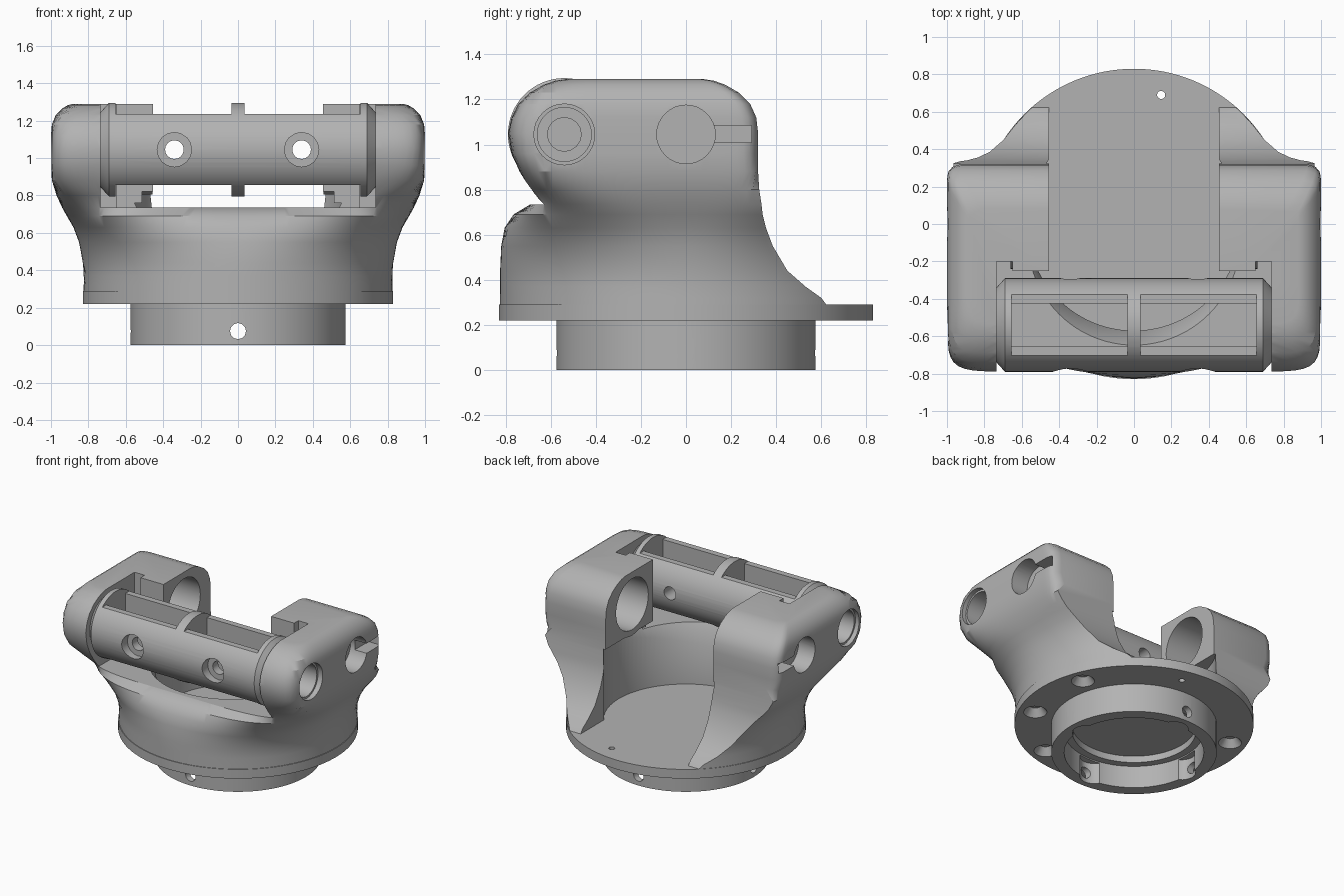
import bpy, bmesh, math
from mathutils import Vector

cube = bpy.data.objects.get("Cube")
if cube:
    bpy.data.objects.remove(cube, do_unlink=True)

GREY = (0.45, 0.45, 0.45, 1)
mat = bpy.data.materials.new("plain grey")
mat.use_nodes = True
mat.diffuse_color = GREY
mat.node_tree.nodes["Principled BSDF"].inputs["Base Color"].default_value = GREY


def finish(name, bm):
    bmesh.ops.recalc_face_normals(bm, faces=bm.faces)
    mesh = bpy.data.meshes.new(name)
    bm.to_mesh(mesh)
    bm.free()
    mesh.materials.append(mat)
    obj = bpy.data.objects.new(name, mesh)
    bpy.context.collection.objects.link(obj)
    return obj


def cyl(name, start, end, r1, r2=None, sides=48):
    """Cylinder or cone between two points."""
    a, b = Vector(start), Vector(end)
    bm = bmesh.new()
    bmesh.ops.create_cone(bm, cap_ends=True, segments=sides, radius1=r1,
                          radius2=r1 if r2 is None else r2, depth=(b - a).length)
    turn = Vector((0, 0, 1)).rotation_difference(b - a)
    for v in bm.verts:
        v.co = turn @ v.co + (a + b) / 2
    return finish(name, bm)


def box(name, lo, hi):
    bm = bmesh.new()
    bmesh.ops.create_cube(bm, size=1)
    for v in bm.verts:
        v.co = Vector([l + (h - l) * (c + 0.5) for l, h, c in zip(lo, hi, v.co)])
    return finish(name, bm)


def cut(obj, cutters):
    for c in cutters:
        c.hide_render = True
        mod = obj.modifiers.new("cut", "BOOLEAN")
        mod.operation, mod.solver, mod.object = "DIFFERENCE", "EXACT", c
        bpy.context.view_layer.objects.active = obj
        bpy.ops.object.modifier_apply(modifier=mod.name)
        bpy.data.objects.remove(c, do_unlink=True)


def smooth(obj, angle=32):
    bpy.ops.object.select_all(action="DESELECT")
    obj.select_set(True)
    bpy.context.view_layer.objects.active = obj
    bpy.ops.object.shade_smooth_by_angle(angle=math.radians(angle))


R = 0.83            # flange radius
AXIS_Z = 1.045      # height of both cross axes
BAR_Y = -0.54

# Yoke sections: height, half width, front reach, back reach, squareness
SECTIONS = [
    (0.28, .825, .825, .63, 2), (0.32, .825, .825, .60, 2), (0.37, .825, .825, .53, 2),
    (0.44, .83, .825, .45, 2), (0.55, .85, .82, .385, 2.2), (0.63, .88, .805, .355, 2.6),
    (0.69, .915, .765, .34, 3.3), (0.735, .94, .69, .335, 4.5), (0.80, .97, .70, .325, 7),
    (0.88, .995, .74, .32, 12), (0.96, 1, .775, .32, 14), (1.05, 1, .79, .32, 14),
    (1.12, 1, .775, .312, 14), (1.18, .995, .745, .285, 14), (1.23, .975, .695, .235, 14),
    (1.265, .94, .635, .175, 14), (1.283, .91, .585, .125, 14), (1.29, .88, .54, .08, 14),
]


def outline(angle, w, front, back, n):
    """Point on a squared oval, from round at the foot to boxy at the top."""
    c, s = math.cos(angle), math.sin(angle)
    t = min(1, (n - 2) / 8)
    depth = front if s < 0 else max(R * (1 - t) + back * t, back * 1.03)
    r = ((abs(c) / w) ** n + (abs(s) / depth) ** n) ** (-1 / n)
    return r * c, r * s


def corner_angle(section):
    """Angle at which the outline meets the flat back."""
    lo, hi = 0, math.pi / 2
    for _ in range(40):
        mid = (lo + hi) / 2
        if outline(mid, *section)[1] < section[2]:
            lo = mid
        else:
            hi = mid
    return lo


# Yoke: lofted, with the two rear corners kept on the same ring points
N = 140
bm = bmesh.new()
rings = []
for z, *section in SECTIONS:
    corner = corner_angle(section)
    start, sweep = math.pi - corner, math.pi + 2 * corner
    rings.append([bm.verts.new((*outline(start + sweep * i / (N - 1), *section), z))
                  for i in range(N)])
for lower, upper in zip(rings, rings[1:]):
    for i in range(N):
        j = (i + 1) % N
        bm.faces.new((lower[i], lower[j], upper[j], upper[i]))
bm.faces.new(rings[0][::-1])
bm.faces.new(rings[-1])
yoke = finish("yoke", bm)

cut(yoke, [
    box("gap", (-.455, -.251, .2), (.455, 1.2, 1.5)),
    box("bar_gap", (-.735, -1.2, .735), (.735, -.25, 1.5)),
    cyl("cavity", (0, 0, .2), (0, 0, .82), .57, sides=96),
    cyl("wall_slope", (0, -.08, .57), (0, -.08, .76), .485, .58, sides=96),
])

# Bearing bosses on the inner faces of the arms
bosses = [cyl(name, (.456 * s, 0, AXIS_Z), (.66 * s, 0, AXIS_Z), .24)
          for s, name in ((1, "left_boss"), (-1, "right_boss"))]

# Bearing pockets, outer recesses, bolt holes, key slots and bar clearances
for s, boss in zip((1, -1), bosses):
    def pocket(x1, x2, y, r):
        return cyl("pocket", (x1 * s, y, AXIS_Z), (x2 * s, y, AXIS_Z), r, sides=32)
    cut(boss, [pocket(.4, .72, 0, .195)])
    key = sorted((.9 * s, 1.1 * s))
    relief = sorted((.65 * s, .735 * s))
    cut(yoke, [
        pocket(.4, .72, 0, .195),
        pocket(.86, 1.1, 0, .13),
        pocket(.6, 1.1, BAR_Y, .12),
        pocket(.96, 1.1, BAR_Y, .135),
        box("key_slot", (key[0], .1, 1.01), (key[1], .29, 1.085)),
        box("relief", (relief[0], -.3, .735), (relief[1], -.2, 1.5)),
    ])
    smooth(boss)
smooth(yoke)

# Cross bar: round bar with flattened, windowed halves and a centre rib
bar = cyl("cross_bar", (-.69, BAR_Y, AXIS_Z), (.69, BAR_Y, AXIS_Z), .25, sides=64)
cutters = []
for s in (1, -1):
    x1, x2 = sorted((.035 * s, .655 * s))
    for up in (1, -1):
        z1, z2 = sorted((AXIS_Z + .19 * up, AXIS_Z + .4 * up))
        cutters.append(box("flat", (x1, BAR_Y - .4, z1), (x2, BAR_Y + .4, z2)))
    cutters.append(box("window", (x1, BAR_Y - .115, .6), (x2, BAR_Y + .115, 1.5)))
    hole_x = .34 * s
    cutters += [
        cyl("screw", (hole_x, -1, AXIS_Z), (hole_x, 0, AXIS_Z), .05, sides=16),
        cyl("screw_head", (hole_x, -1, AXIS_Z), (hole_x, BAR_Y - .18, AXIS_Z), .092, sides=16),
    ]
    # Tapered bar end with a blind bore
    end = cyl("left_bar_end" if s > 0 else "right_bar_end", (.69 * s, BAR_Y, AXIS_Z),
              (.735 * s, BAR_Y, AXIS_Z), .25, .2, sides=64)
    cut(end, [cyl("end_bore", (.7 * s, BAR_Y, AXIS_Z), (.8 * s, BAR_Y, AXIS_Z), .075, sides=16)])
    smooth(end)
cut(bar, cutters)
smooth(bar)

# Flange disc with countersunk holes beneath and one small pin hole
flange = cyl("flange", (0, 0, .22), (0, 0, .29), R, sides=128)
cutters = [cyl("pin_hole", (.145, .69, .1), (.145, .69, .4), .022, sides=12)]
for deg in (20, -25, -70, -110, -155, 160):
    x, y = .71 * math.cos(math.radians(deg)), .71 * math.sin(math.radians(deg))
    cutters.append(cyl("countersink", (x, y, .215), (x, y, .275), .085, .04, sides=24))
cut(flange, cutters)
smooth(flange)

# Lower collar: stepped bore, inner pockets and radial holes
collar = cyl("collar", (0, 0, 0), (0, 0, .23), .575, sides=96)
cutters = [cyl("bore", (0, 0, -.1), (0, 0, .17), .485, sides=96),
           cyl("upper_bore", (0, 0, .1), (0, 0, .3), .43, sides=96)]
for i in range(4):
    a = math.tau * i / 4
    d = Vector((math.cos(a), math.sin(a), 0))
    up = Vector((0, 0, 1))
    cutters.append(cyl("notch", d * .43 - up * .1, d * .43 + up * .16, .1, sides=24))
    cutters.append(cyl("radial_hole", d * .3 + up * .075, d * .7 + up * .075, .043, sides=12))
cut(collar, cutters)
smooth(collar)
